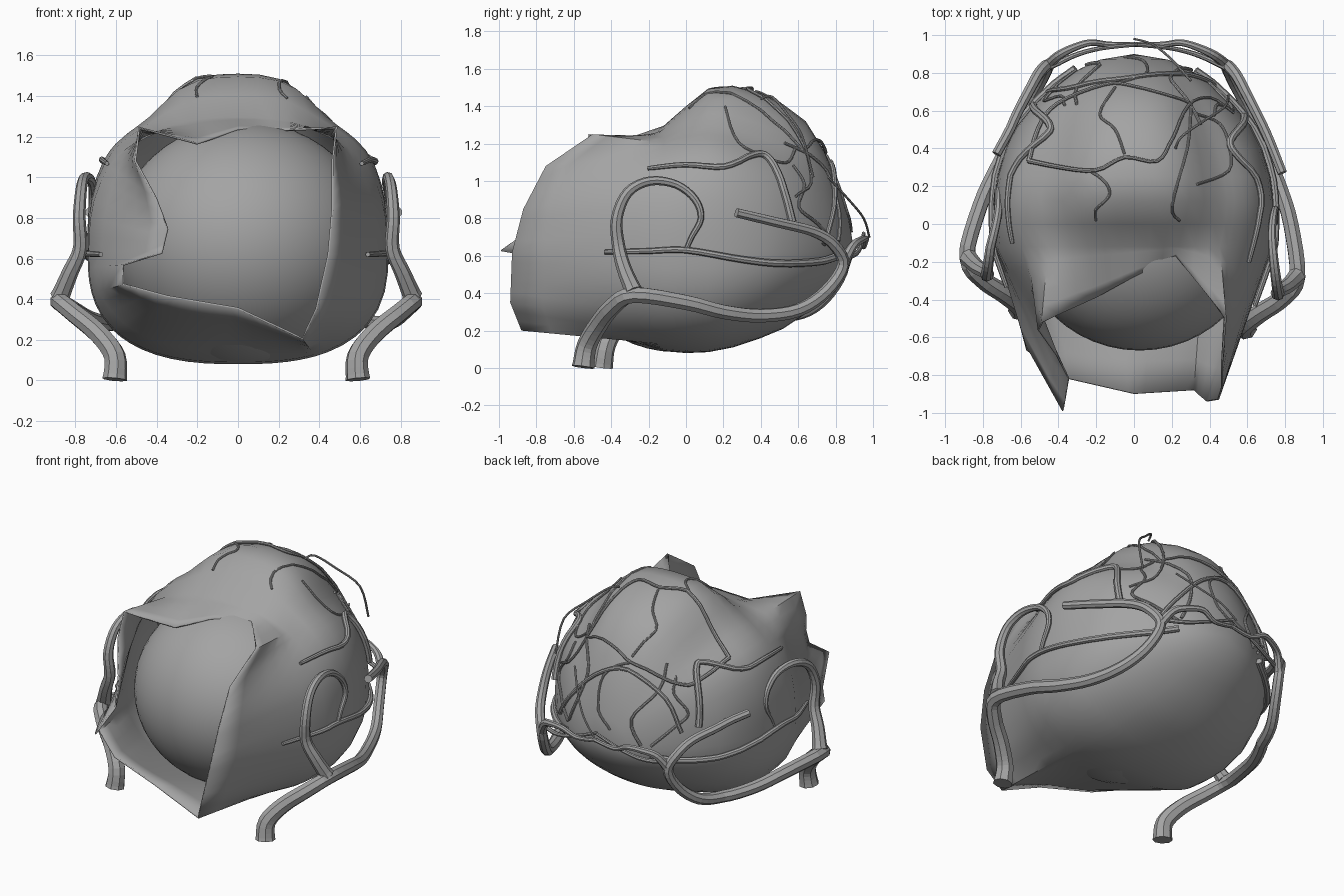
import bpy, bmesh, math
from mathutils import Vector
from mathutils.bvhtree import BVHTree

cube = bpy.data.objects.get("Cube")
if cube:
    bpy.data.objects.remove(cube, do_unlink=True)

grey = bpy.data.materials.new("tissue grey")
grey.use_nodes = True
grey.diffuse_color = (.37, .37, .37, 1)
grey.node_tree.nodes["Principled BSDF"].inputs["Base Color"].default_value = (.37, .37, .37, 1)


def add_object(name, data):
    obj = bpy.data.objects.new(name, data)
    bpy.context.collection.objects.link(obj)
    data.materials.append(grey)
    return obj


def activate(obj):
    bpy.ops.object.select_all(action='DESELECT')
    obj.select_set(True)
    bpy.context.view_layer.objects.active = obj


# Inner ball, slightly flattened
bpy.ops.mesh.primitive_uv_sphere_add(segments=48, ring_count=24, radius=1,
                                     location=(.03, -.05, .68), scale=(.64, .62, .595))
ball = bpy.context.object
ball.name = "inner_ball"
ball.data.materials.append(grey)
bpy.ops.object.shade_smooth()

# Torn front rim of the membrane, counter-clockwise from the right
RIM = [Vector(p) for p in (
    (.45, -.93, .62), (.47, -.87, .85), (.47, -.75, 1.08), (.49, -.5, 1.25),
    (.22, -.17, 1.235), (0, -.28, 1.24), (-.2, -.39, 1.17), (-.49, -.52, 1.25),
    (-.51, -.56, 1.08), (-.41, -.7, .9), (-.35, -.82, .75), (-.38, -.99, .63),
    (-.57, -.65, .57), (-.57, -.67, .47), (-.35, -.82, .41), (0, -.9, .35),
    (.32, -.88, .2), (.39, -.94, .35))]
MID_Z = .62


def angle_of(p):
    return math.atan2(p.z - MID_Z, p.x)


# Subdivide the rim evenly by angle
rim = []
for a, b in zip(RIM, RIM[1:] + RIM[:1]):
    span = (angle_of(b) - angle_of(a)) % math.tau
    steps = max(1, math.ceil(span / math.radians(7)))
    rim += [a.lerp(b, i / steps) for i in range(steps)]

# Membrane sections: depth, half width, top, bottom
SECTIONS = (
    (-.12, .735, 1.295, .09), (0, .74, 1.4, .08), (.12, .74, 1.495, .085),
    (.25, .725, 1.51, .11), (.4, .68, 1.47, .16), (.52, .62, 1.41, .21),
    (.64, .52, 1.32, .29), (.74, .41, 1.16, .37), (.82, .29, .97, .45),
    (.87, .18, .8, .53))


def clamp(value):
    return min(1, max(0, value))


def section_point(section, angle):
    """Rounded outline, square-shouldered in front, with a dip beside the crown."""
    y, width, top, bottom = section
    c, s = math.cos(angle), math.sin(angle)
    height = top - MID_Z if s > 0 else MID_Z - bottom
    power = 2.6 - .6 * clamp((y - .2) / .4)
    r = (abs(c / width) ** power + abs(s / height) ** power) ** (-1 / power)
    if s > 0:
        dip = .12 * clamp((y + .15) * 3) * clamp((.9 - y) * 2)
        r *= 1 - dip * math.exp(-((abs(c) - .56) / .22) ** 2)
    return Vector((r * c, y, MID_Z + r * s))


def collar_point(edge, t):
    start = section_point(SECTIONS[0], angle_of(edge))
    bend = start.lerp(edge, .45)
    return start.lerp(bend, t).lerp(bend.lerp(edge, t), t)


# Membrane shell
bm = bmesh.new()
rings = [[bm.verts.new(collar_point(p, t / 5)) for p in rim] for t in range(5, 0, -1)]
rings += [[bm.verts.new(section_point(s, angle_of(p))) for p in rim] for s in SECTIONS]
count = len(rim)
for front, back in zip(rings, rings[1:]):
    for i in range(count):
        j = (i + 1) % count
        bm.faces.new((front[i], front[j], back[j], back[i]))
pole = bm.verts.new((0, .9, MID_Z))
for i in range(count):
    bm.faces.new((rings[-1][i], rings[-1][(i + 1) % count], pole))
bmesh.ops.recalc_face_normals(bm, faces=bm.faces)
bm.faces.ensure_lookup_table()
if bm.faces[-1].normal.y < 0:
    bmesh.ops.reverse_faces(bm, faces=bm.faces)
tree = BVHTree.FromBMesh(bm)
mesh = bpy.data.meshes.new("membrane")
bm.to_mesh(mesh)
bm.free()
shell = add_object("membrane", mesh)
activate(shell)
bpy.ops.object.shade_smooth_by_angle(angle=math.radians(40))
wall = shell.modifiers.new("wall", 'SOLIDIFY')
wall.thickness = .01
wall.offset = -1


def smooth_path(points, cuts=4):
    pts = [Vector(p) for p in points]
    ext = [pts[0]] + pts + [pts[-1]]
    path = []
    for a, b, c, d in zip(ext, ext[1:], ext[2:], ext[3:]):
        for i in range(cuts):
            t = i / cuts
            path.append(b + (c - a) * t / 2 + (a * 2 - b * 5 + c * 4 - d) * t * t / 2
                        + (b * 3 - a - c * 3 + d) * t ** 3 / 2)
    return path + [pts[-1]]


def project(points, axis, lift=.006):
    """Drop a smooth 2D path onto the membrane along the given outward axis."""
    result = []
    for u, v in smooth_path(points):
        start = Vector({'x': (2, u, v), 'y': (u, 2, v), 'z': (u, v, 2)}[axis])
        out = Vector({'x': (1, 0, 0), 'y': (0, 1, 0), 'z': (0, 0, 1)}[axis])
        hit, normal, *_ = tree.ray_cast(start, -out)
        if hit is None:
            hit, normal, *_ = tree.find_nearest(start - out * 1.4)
        result.append(hit + normal * lift)
    return result


def vessel(name, path, start, end):
    """Tapering faceted tube along the path."""
    curve = bpy.data.curves.new(name, 'CURVE')
    curve.dimensions = '3D'
    curve.bevel_depth = 1
    curve.bevel_resolution = 2
    curve.use_fill_caps = True
    spline = curve.splines.new('POLY')
    spline.points.add(len(path) - 1)
    for i, (dot, p) in enumerate(zip(spline.points, path)):
        dot.co = (*p, 1)
        dot.radius = start + (end - start) * (i / (len(path) - 1)) ** .6
    spline.use_smooth = False
    activate(add_object(name, curve))
    bpy.ops.object.convert(target='MESH')


def slide(y):
    """The right-hand copies sit a little further back at their front ends."""
    return .1 * clamp((.85 - y) * 2)


def to_right(p):
    """Mirror a point, pulling the rear part in towards the body."""
    y = p.y + slide(p.y)
    pull = .09 * clamp(1 - abs(y - .48) / .6)
    return Vector((pull - p.x - slide(p.y) / 6, y, p.z))


def vessel_pair(name, points, start, end):
    path = smooth_path(points)
    vessel("left_" + name, path, start, end)
    vessel("right_" + name, [to_right(p) for p in path], start, end)


def side_vein_pair(name, points, lift, start, end):
    vessel("left_" + name, project(points, 'x', lift), start, end)
    moved = project([(y + slide(y), z) for y, z in points], 'x', lift)
    vessel("right_" + name, [(-p.x, p.y, p.z) for p in moved], start, end)


# Large side vessels
vessel_pair("main_vessel", (
    (.59, -.55, .005), (.59, -.53, .12), (.67, -.47, .23), (.79, -.39, .33), (.865, -.28, .39),
    (.83, 0, .35), (.77, .2, .3), (.69, .4, .28), (.61, .6, .31), (.53, .75, .41),
    (.49, .84, .55), (.54, .79, .66), (.6, .68, .73), (.7, .48, .78), (.785, .27, .83)), .062, .026)
vessel_pair("loop_vessel", (
    (.86, -.28, .41), (.81, -.33, .53), (.76, -.36, .65), (.765, -.37, .8), (.755, -.31, .94),
    (.74, -.19, 1.0), (.73, -.05, .98), (.74, .05, .9), (.75, .08, .8), (.75, .03, .7),
    (.75, 0, .63)), .05, .012)
vessel_pair("back_vessel", (
    (.49, .84, .56), (.43, .89, .65), (.35, .93, .68), (.25, .96, .69), (.15, .95, .65),
    (0, .95, .67)), .032, .013)
vessel_pair("back_strand", ((.5, .82, .6), (.35, .89, .6), (.2, .93, .64), (0, .95, .72)), .018, .01)

# Thin strands hanging clear of the membrane
vessel("hanging_strand", smooth_path((
    (.3, .76, 1.02), (.2, .87, .9), (.1, .95, .8), (0, .98, .7))), .007, .006)
vessel("loose_strand", smooth_path((
    (.22, .4, 1.44), (.25, .46, 1.45), (.36, .54, 1.36), (.48, .62, 1.24), (.5, .68, 1.02))), .007, .007)

# Small veins lying on the sides, given as depth and height
side_vein_pair("middle_vein", (
    (-.43, .62), (-.2, .625), (0, .63), (.3, .58), (.5, .56), (.7, .57), (.8, .6)), .014, .012, .022)
side_vein_pair("upper_vein", (
    (-.2, 1.06), (0, 1.08), (.2, 1.07), (.35, 1.13), (.43, 1.12), (.5, 1), (.56, .78)), .014, .011, .022)
side_vein_pair("rear_vein", (
    (.57, 1.08), (.63, .98), (.6, .86), (.7, .77), (.8, .66)), .006, .007, .009)

# Fine veins over the crown, given as seen from above
CROWN = {
    "front_arch": ((-.55, .33), (-.4, .3), (-.2, .28), (-.05, .35), (.12, .33), (.2, .45),
                   (.28, .62), (.4, .66), (.52, .58)),
    "rear_arch": ((-.55, .33), (-.5, .5), (-.4, .63), (-.15, .73), (0, .72), (.25, .65), (.3, .62)),
    "link": ((-.1, .72), (-.18, .58), (-.1, .5), (-.05, .37)),
    "front_tail": ((-.23, .28), (-.15, .22), (-.13, .15), (-.2, .08), (-.2, .02)),
    "long_tail": ((.3, .62), (.28, .4), (.2, .1), (.24, .02)),
    "hook": ((.33, .58), (.45, .53), (.5, .42), (.5, .28), (.33, .21)),
    "back_tail": ((-.1, .74), (.06, .79), (.05, .86), (-.05, .88)),
}
for name, points in CROWN.items():
    arch = "arch" in name
    vessel("crown_" + name, project(points, 'z', .012 if arch else .005), .014 if arch else .008, .007)

# Fine veins down the back, given as width and height
vessel("back_vein_left", project(((.35, 1.2), (.2, 1.05), (.22, .88), (.3, .68)), 'y'), .008, .01)
vessel("back_vein_right", project(((-.3, 1.15), (-.3, 1), (-.18, .82), (-.25, .66)), 'y'), .008, .01)
vessel("back_arch", project((
    (-.45, .75), (-.35, .95), (-.1, 1.1), (.12, 1.02), (.33, .8), (.42, .66)), 'y', .01), .013, .013)
